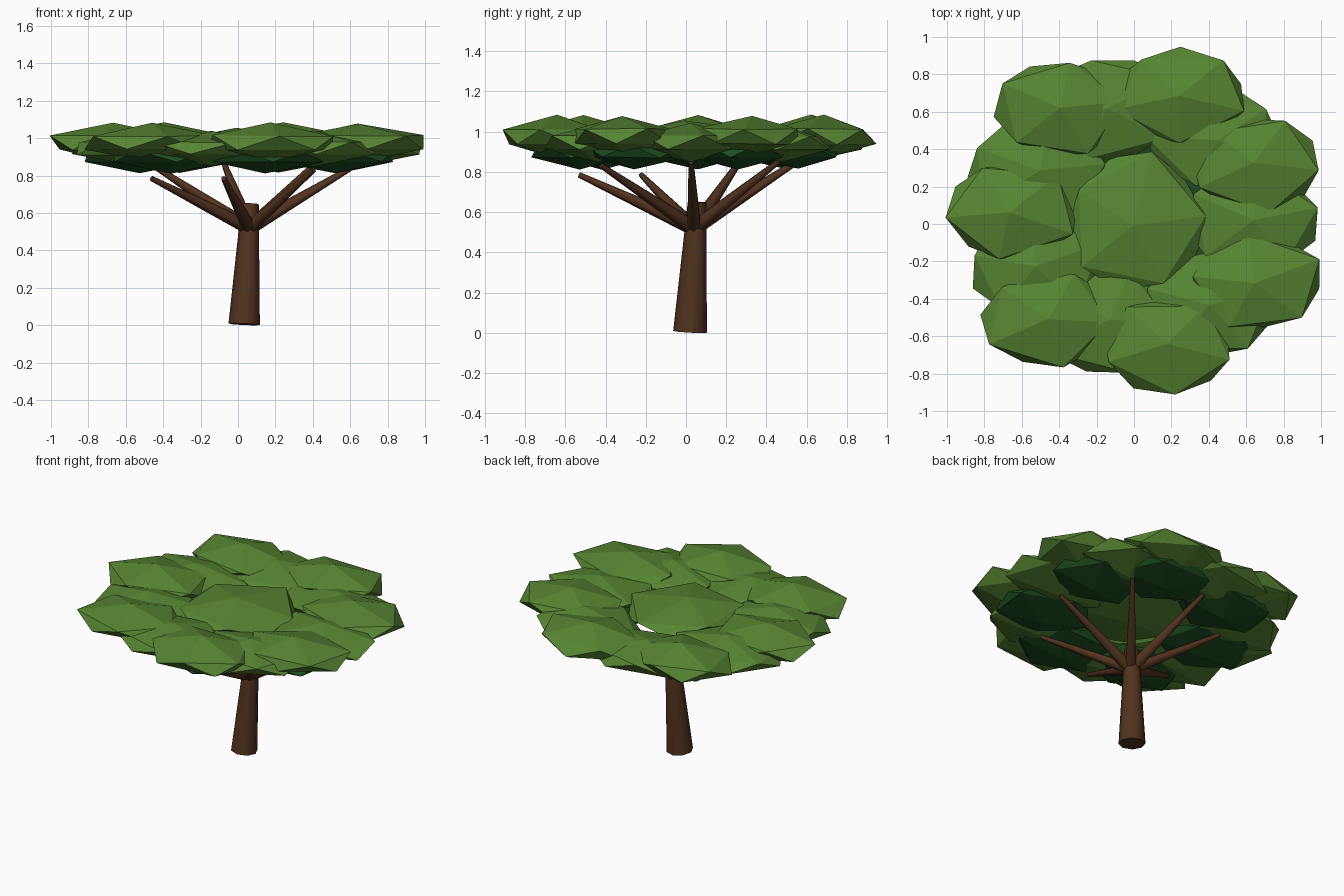
import bpy, bmesh, math, random
from mathutils import Vector, Matrix

cube = bpy.data.objects.get("Cube")
if cube:
    bpy.data.objects.remove(cube, do_unlink=True)
random.seed(7)


def material(name, rgb):
    m = bpy.data.materials.new(name)
    m.use_nodes = True
    m.diffuse_color = (*rgb, 1)
    m.node_tree.nodes["Principled BSDF"].inputs["Base Color"].default_value = (*rgb, 1)
    return m


bark = material("brown bark", (0.084, 0.033, 0.013))
leaf = material("leaf green", (0.095, 0.235, 0.033))
shade_leaf = material("dark leaf green", (0.012, 0.075, 0.014))


def add_object(name, bm, mat):
    mesh = bpy.data.meshes.new(name)
    bm.to_mesh(mesh)
    bm.free()
    mesh.materials.append(mat)
    ob = bpy.data.objects.new(name, mesh)
    bpy.context.collection.objects.link(ob)
    return ob


def limb(name, start, end, r1, r2, sides):
    """Tapered round limb between two points."""
    a, b = Vector(start), Vector(end)
    turn = (b - a).to_track_quat('Z', 'Y').to_matrix().to_4x4()
    bm = bmesh.new()
    bmesh.ops.create_cone(bm, cap_ends=True, segments=sides, radius1=r1, radius2=r2,
                          depth=(b - a).length,
                          matrix=Matrix.Translation((a + b) / 2) @ turn)
    ob = add_object(name, bm, bark)
    bpy.ops.object.select_all(action='DESELECT')
    ob.select_set(True)
    bpy.context.view_layer.objects.active = ob
    bpy.ops.object.shade_smooth_by_angle(angle=math.radians(65))


def clump(name, centre, size, mat):
    """Flattened, slightly irregular leaf clump with large facets and a thin rim."""
    bm = bmesh.new()
    bmesh.ops.create_icosphere(bm, subdivisions=1, radius=1)
    bmesh.ops.rotate(bm, verts=bm.verts,
                     matrix=Matrix.Rotation(random.uniform(0, math.tau), 3, 'Z'))
    for v in bm.verts:
        v.co.z *= abs(v.co.z) ** 0.3
        v.co += Vector([random.uniform(-s, s) for s in (0.05, 0.05, 0.04)])
    bmesh.ops.scale(bm, vec=size, verts=bm.verts)
    bmesh.ops.translate(bm, vec=centre, verts=bm.verts)
    add_object(name, bm, mat)


# Leaning trunk
limb("trunk", (0.033, 0.02, 0.005), (0.065, 0.055, 0.65), 0.084, 0.046, 8)

# Branches fan out evenly
tip_heights = [0.85, 0.86, 0.87, 0.86, 0.785, 0.785, 0.83]
for i, z in enumerate(tip_heights):
    a = math.tau * i / len(tip_heights)
    x, y = 0.05 + 0.57 * math.cos(a), 0.025 + 0.57 * math.sin(a)
    limb(f"branch_{i + 1}", (0.06, 0.04, 0.52), (x, y, z), 0.039, 0.014, 6)

# Ring of large clumps, each with a dark clump tucked under its inner side
outer = [(-0.65, 0.07), (-0.39, 0.62), (0.25, 0.68), (0.66, 0.32),
         (0.66, -0.31), (0.19, -0.65), (-0.46, -0.51)]
for i, (x, y) in enumerate(outer):
    clump(f"outer_clump_{i + 1}", (x, y, 0.976), (0.39, 0.285, 0.105), leaf)
    clump(f"lower_clump_{i + 1}", (x * 0.8, y * 0.8, 0.905), (0.35, 0.28, 0.092), shade_leaf)

# Clumps filling the spaces between them
between = [(-0.52, 0.28), (-0.13, 0.62), (0.43, 0.46), (0.63, 0.03),
           (0.41, -0.43), (-0.15, -0.52), (-0.52, -0.22)]
for i, (x, y) in enumerate(between):
    clump(f"filler_clump_{i + 1}", (x, y, 0.945), (0.4, 0.31, 0.095), leaf)

# Crown centre
clump("centre_clump", (0.01, 0.01, 0.965), (0.415, 0.415, 0.09), leaf)
